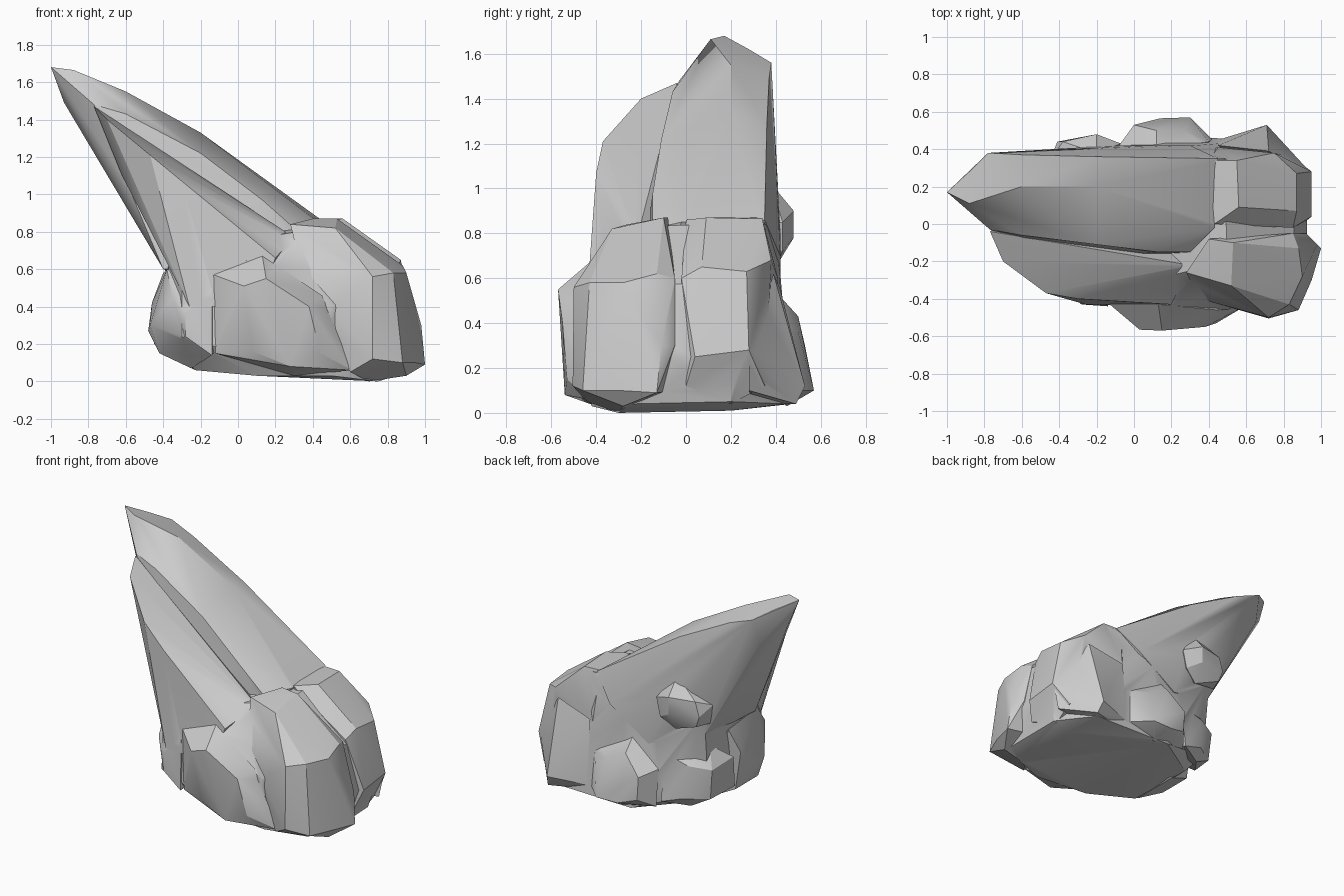
import bpy, bmesh


def hull(name, pts):
    """Convex boulder chunk wrapped around a few corner points."""
    bm = bmesh.new()
    for p in pts:
        bm.verts.new(p)
    res = bmesh.ops.convex_hull(bm, input=bm.verts)
    junk = {g for g in res["geom_interior"] + res["geom_unused"]
            if isinstance(g, bmesh.types.BMVert)}
    bmesh.ops.delete(bm, geom=[v for v in junk if v.is_valid], context='VERTS')
    bmesh.ops.dissolve_limit(bm, angle_limit=0.05, verts=bm.verts, edges=bm.edges)
    bmesh.ops.recalc_face_normals(bm, faces=bm.faces)
    me = bpy.data.meshes.new(name)
    bm.to_mesh(me)
    bm.free()
    ob = bpy.data.objects.new(name, me)
    bpy.context.collection.objects.link(ob)
    return ob


# main mass of the boulder
core = hull("rock", [
    (.75, -.3, 0), (.75, .2, .01), (.1, -.38, .03), (-.23, -.26, .06), (.5, -.42, .03),
    (-.28, .2, .09), (.1, .47, .04), (.7, .45, .04), (.88, -.25, .04), (.87, .2, .05),
    (-.37, -.25, .62), (-.37, .3, .6), (-.41, -.1, .2), (-.37, .28, .2),
    (.93, -.25, .25), (.92, .24, .25), (.86, -.25, .57), (.85, .27, .58), (.72, .42, .2),
    (.5, -.2, .83), (.48, .35, .85), (-.3, -.4, .7), (-.38, .34, .8), (-.3, -.42, .24),
    (0, -.44, .15), (.2, -.44, .62), (.2, .41, .74), (.5, -.46, .4), (.5, .42, .4)])

# leaning spire
spire = hull("spire", [
    (-1, .17, 1.68), (-.88, .11, 1.665), (-.88, .28, 1.62), (-.78, .38, 1.56),
    (-.93, .2, 1.49), (-.8, .32, 1.38), (-.77, .06, 1.33), (-.77, -.03, 1.48),
    (-.6, .2, 1.55), (-.6, .37, 1.49), (-.2, .2, 1.33), (-.2, .36, 1.28),
    (.13, .2, 1.09), (.13, .36, 1.05), (.45, .35, .86), (.43, -.02, .85),
    (-.6, -.06, 1.43), (-.2, -.11, 1.22), (.13, -.15, .97), (.3, -.15, .82),
    (-.52, -.12, .98), (-.46, .28, .9), (-.38, .34, .78), (-.1, .42, .82),
    (.1, .42, .8), (-.4, -.2, .6), (.3, -.1, .6), (.3, .42, .7), (-.36, .32, .6),
    (0, .42, .5)])

# small knob on the back of the spire
knob = hull("back_knob", [
    (-.41, .44, .8), (-.38, .44, .9), (-.2, .48, .9), (-.2, .48, .78), (-.38, .43, .72),
    (-.07, .43, .85), (-.1, .43, .72), (-.45, .34, .86), (-.42, .33, .72),
    (-.2, .38, 1.02), (-.2, .4, .65), (-.2, .2, .8)])

# lower slab against the front of the spire
slab = hull("front_slab", [
    (-.77, -.04, 1.47), (-.7, -.2, 1.4), (-.47, -.37, 1.21), (-.3, -.4, 1.07),
    (-.68, -.1, 1.4), (-.3, -.17, 1.14), (0, -.2, .92), (.3, -.22, .77),
    (-.1, -.42, .8), (.2, -.43, .66), (-.62, -.12, 1.1), (-.45, -.3, .85),
    (-.36, -.38, .65), (-.57, .1, 1.08), (-.2, .1, .9), (-.26, -.43, .4),
    (.1, -.44, .4), (0, -.2, .4)])

# bulges around the foot
left_bulge = hull("left_bulge", [
    (-.48, -.1, .27), (-.46, .05, .42), (-.47, -.2, .3), (-.38, -.25, .6),
    (-.4, .1, .58), (-.35, -.38, .45), (-.28, -.43, .36), (-.28, -.43, .24),
    (-.42, -.2, .15), (-.42, .05, .15), (-.25, -.26, .07), (-.25, .1, .07),
    (-.14, -.44, .14), (-.14, -.43, .5), (0, 0, .3)])

front_bulge = hull("front_bulge", [
    (.03, -.565, .51), (.15, -.57, .55), (.38, -.55, .4), (.44, -.53, .15),
    (.28, -.54, .08), (.08, -.52, .16), (-.13, -.43, .57), (.13, -.43, .67),
    (.45, -.46, .46), (.61, -.43, .06), (.3, -.4, .03), (-.12, -.43, .15),
    (.2, -.2, .3)])

right_front = hull("right_front_bulge", [
    (.28, -.26, .84), (.4, -.08, .87), (.53, -.1, .87), (.52, -.33, .82),
    (.88, -.13, .62), (.9, -.28, .58), (.83, -.43, .58), (.72, -.5, .56),
    (.6, -.47, .54), (.98, -.11, .3), (1, -.13, .09), (.95, -.3, .1), (.88, -.46, .1),
    (.72, -.505, .12), (.9, -.28, .03), (.6, -.44, .05), (.7, -.3, 0),
    (.92, -.05, .3), (.6, -.04, .1), (.35, -.4, .55), (.85, -.05, .6)])

right_back = hull("right_back_bulge", [
    (.43, 0, .86), (.4, .34, .87), (.56, .09, .87), (.55, .34, .865),
    (.87, .07, .65), (.87, .27, .63), (.75, .38, .68), (.95, .04, .25),
    (.95, .28, .28), (.9, 0, .12), (.85, -.02, .6), (.85, .2, .04),
    (.86, .35, .12), (.45, .41, .6), (.4, .4, .3), (.6, .2, .05)])

# foot flare at the back right
back_corner = hull("back_corner_flare", [
    (.71, .53, .12), (.73, .49, .04), (.76, .4, .45), (.9, .28, .1),
    (.94, .28, .28), (.45, .45, .1), (.45, .42, .55), (.6, .3, .04), (.5, .42, .05),
    (.72, .39, .62)])

back_bulge = hull("back_bulge", [
    (0, .53, .3), (.12, .5, .43), (.27, .5, .36), (.3, .57, .1), (.14, .565, .1),
    (.01, .53, .14), (.42, .45, .1), (.4, .44, .35), (.12, .4, .54), (-.08, .42, .34),
    (-.07, .43, .08), (.2, .45, .03), (.2, .2, .2)])

back_left = hull("back_left_bulge", [
    (-.42, .31, .38), (-.28, .38, .4), (-.25, .4, .17), (-.4, .3, .17),
    (-.46, .13, .42), (-.45, .1, .2), (-.36, .25, .52), (-.1, .38, .45),
    (-.27, .33, .1), (-.1, .42, .12), (-.1, .1, .2)])

# merge every chunk into one solid stone
parts = [spire, knob, slab, left_bulge, front_bulge, right_front, right_back,
         back_corner, back_bulge, back_left]
for p in parts:
    mod = core.modifiers.new(p.name, 'BOOLEAN')
    mod.operation, mod.solver, mod.object = 'UNION', 'EXACT', p
deps = bpy.context.evaluated_depsgraph_get()
merged = bpy.data.meshes.new_from_object(core.evaluated_get(deps))
core.modifiers.clear()
core.data = merged
for p in parts:
    bpy.data.objects.remove(p)

# soft shading over the shallow edges
bpy.context.view_layer.objects.active = core
core.select_set(True)
bpy.ops.object.shade_smooth_by_angle(angle=0.5)
